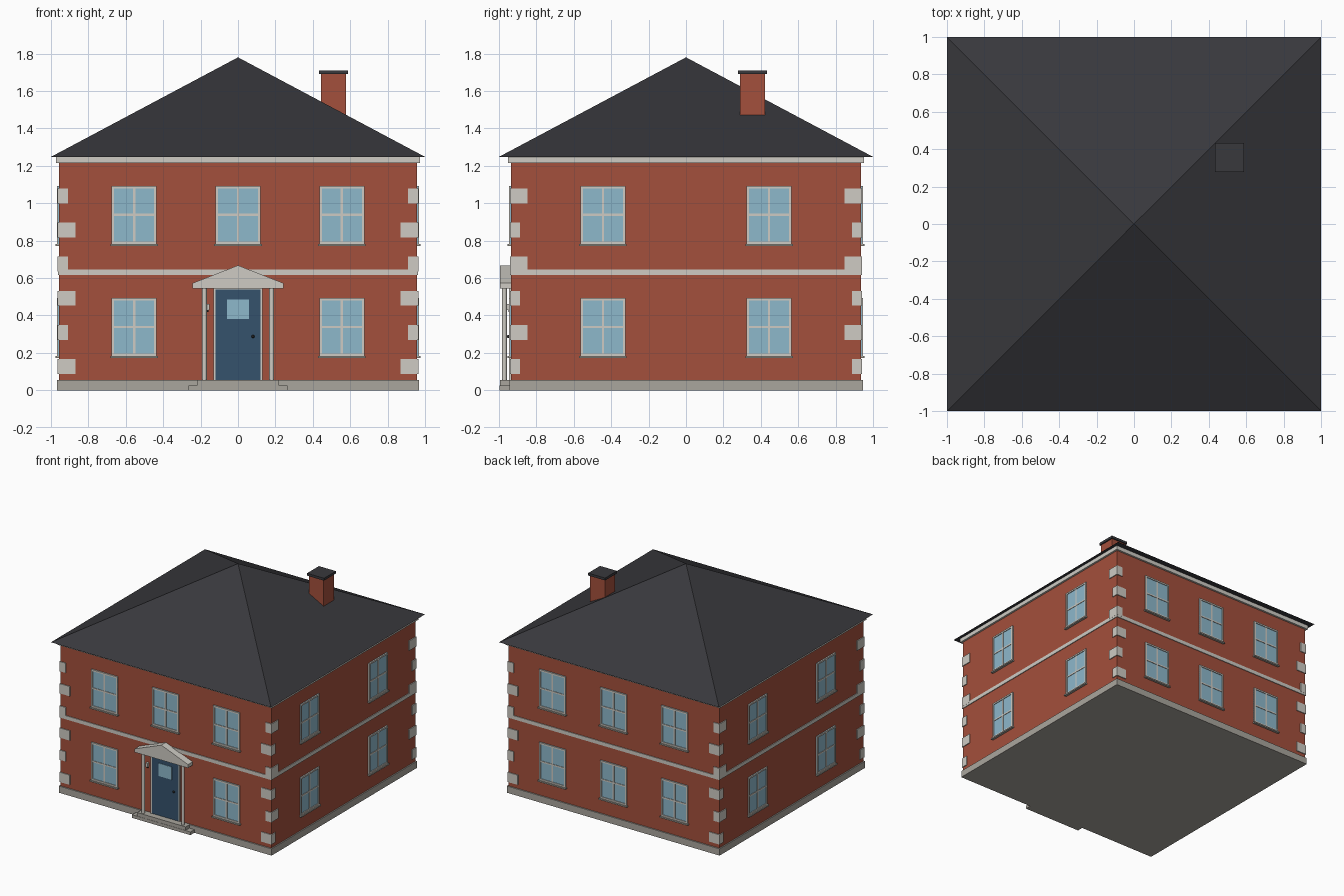
import bpy, bmesh, math
from mathutils import Matrix, Vector

cube = bpy.data.objects.get("Cube")
if cube:
    bpy.data.objects.remove(cube, do_unlink=True)


def material(name, r, g, b):
    m = bpy.data.materials.new(name)
    m.use_nodes = True
    m.diffuse_color = (r, g, b, 1)
    m.node_tree.nodes["Principled BSDF"].inputs["Base Color"].default_value = (r, g, b, 1)
    return m


BRICK = material("red_brick", 0.37, 0.08, 0.045)
TRIM = material("pale_stone_trim", 0.62, 0.60, 0.55)
STONE = material("grey_stone", 0.40, 0.38, 0.34)
SLATE = material("dark_slate", 0.04, 0.04, 0.046)
GLASS = material("window_glass", 0.27, 0.48, 0.60)
NAVY = material("navy_door", 0.035, 0.085, 0.15)
BLACK = material("dark_metal", 0.02, 0.02, 0.02)

HX, HY = 0.957, 0.935      # half sizes of the brick walls
EAVE, APEX = 1.248, 1.78


def finish(name, bm, mat):
    bmesh.ops.recalc_face_normals(bm, faces=bm.faces)
    mesh = bpy.data.meshes.new(name)
    bm.to_mesh(mesh)
    bm.free()
    mesh.materials.append(mat)
    ob = bpy.data.objects.new(name, mesh)
    bpy.context.collection.objects.link(ob)
    return ob


def boxes(name, spans, mat, matrix=Matrix()):
    """Each span is (x0, x1, y0, y1, z0, z1)."""
    bm = bmesh.new()
    for x0, x1, y0, y1, z0, z1 in spans:
        centre = Vector((x0 + x1, y0 + y1, z0 + z1)) / 2
        size = Matrix.Diagonal((x1 - x0, y1 - y0, z1 - z0, 1))
        bmesh.ops.create_cube(bm, size=1, matrix=matrix @ Matrix.Translation(centre) @ size)
    return finish(name, bm, mat)


def slab(name, out, z0, z1, mat):
    """Block following the house plan, standing out from the walls."""
    return boxes(name, [(-HX - out, HX + out, -HY - out, HY + out, z0, z1)], mat)


def cylinder(name, x, y, z0, z1, radius, mat):
    bm = bmesh.new()
    bmesh.ops.create_cone(bm, cap_ends=True, segments=16, radius1=radius, radius2=radius,
                          depth=z1 - z0, matrix=Matrix.Translation((x, y, (z0 + z1) / 2)))
    return finish(name, bm, mat)


# Main body and horizontal bands
slab("brick_walls", 0, 0.005, 1.24, BRICK)
slab("plinth", 0.01, 0, 0.055, STONE)
slab("string_course", 0.006, 0.617, 0.647, TRIM)
slab("eaves_fascia", 0.016, 1.215, EAVE, TRIM)

# Pyramid roof
bm = bmesh.new()
base = [bm.verts.new((x, y, EAVE)) for x, y in ((-1, -1), (1, -1), (1, 1), (-1, 1))]
tip = bm.verts.new((0, 0, APEX))
bm.faces.new(base)
for i in range(4):
    bm.faces.new((base[i], base[(i + 1) % 4], tip))
finish("hip_roof", bm, SLATE)

# Chimney
boxes("chimney_stack", [(0.443, 0.577, 0.288, 0.422, 1.4, 1.692)], BRICK)
boxes("chimney_cap", [(0.433, 0.587, 0.278, 0.432, 1.69, 1.71)], SLATE)

# Corner quoins, long and short alternating between the two faces
for sx, side in ((-1, "right"), (1, "left")):
    for sy, end in ((-1, "front"), (1, "back")):
        spans = []
        for i in range(6):
            along_x, along_y = (0.087, 0.048) if i % 2 == 0 else (0.048, 0.087)
            z = 0.088 + 0.182 * i
            xs = sorted((sx * (HX + 0.007), sx * (HX - along_x)))
            ys = sorted((sy * (HY + 0.007), sy * (HY - along_y)))
            spans.append((*xs, *ys, z, z + 0.08))
        boxes(f"quoins_{end}_{side}", spans, TRIM)


def window(name, u, z, wall):
    """Sash window in wall space: x along the wall, -y outward."""
    w, h, bar, mid = 0.12, 0.31, 0.013, 0.006
    top, centre = z + h, z + h / 2
    boxes(name + "_glass", [(u - w, u + w, -0.005, 0.004, z, top)], GLASS, wall)
    boxes(name + "_frame", [
        (u - w, u - w + bar, -0.011, 0.002, z, top),
        (u + w - bar, u + w, -0.011, 0.002, z, top),
        (u - w, u + w, -0.011, 0.002, top - bar, top),
        (u - w, u + w, -0.011, 0.002, z, z + bar),
        (u - mid, u + mid, -0.009, 0.002, z, top),
        (u - w, u + w, -0.009, 0.002, centre - mid, centre + mid)], TRIM, wall)
    boxes(name + "_sill", [(u - w - 0.007, u + w + 0.007, -0.02, 0.002, z - 0.011, z)], STONE, wall)


# Windows on all four walls
WIDE, NARROW = (-0.555, 0, 0.555), (-0.444, 0.444)
for side, turn, dist, places in (("front", 0, HY, WIDE), ("left", 90, HX, NARROW),
                                 ("back", 180, HY, WIDE), ("right", 270, HX, NARROW)):
    wall = Matrix.Rotation(math.radians(turn), 4, "Z") @ Matrix.Translation((0, -dist, 0))
    for floor, z in (("lower", 0.183), ("upper", 0.783)):
        for n, u in enumerate(places, 1):
            if side == "front" and floor == "lower" and u == 0:
                continue        # the door goes here
            window(f"{side}_{floor}_window_{n}", u, z, wall)

# Front door
F = -HY
boxes("door", [(-0.12, 0.12, F - 0.008, F + 0.01, 0.055, 0.54)], NAVY)
boxes("door_frame", [(-0.132, -0.12, F - 0.012, F, 0.055, 0.55),
                     (0.12, 0.132, F - 0.012, F, 0.055, 0.55),
                     (-0.132, 0.132, F - 0.012, F, 0.54, 0.55)], TRIM)
boxes("door_glass", [(-0.06, 0.06, F - 0.011, F, 0.38, 0.485)], GLASS)
bm = bmesh.new()
bmesh.ops.create_uvsphere(bm, u_segments=12, v_segments=8, radius=0.009,
                          matrix=Matrix.Translation((0.08, F - 0.014, 0.288)))
finish("door_knob", bm, BLACK)

# Wall lamp beside the door
boxes("lamp", [(-0.17, -0.153, F - 0.022, F, 0.43, 0.462)], TRIM)
boxes("lamp_bracket", [(-0.165, -0.158, F - 0.014, F, 0.418, 0.43)], BLACK)

# Steps
boxes("lower_step", [(-0.265, 0.265, -0.996, F, 0, 0.026)], STONE)
boxes("upper_step", [(-0.22, 0.22, -0.994, F, 0.02, 0.055)], STONE)

# Porch columns and pediment
for x, side in ((-0.18, "right"), (0.18, "left")):
    column = cylinder(f"porch_column_{side}", x, -0.971, 0.055, 0.548, 0.013, TRIM)
    for poly in column.data.polygons:
        poly.use_smooth = len(poly.vertices) == 4

bm = bmesh.new()
gable = ((-0.242, 0.545), (0.242, 0.545), (0.242, 0.573), (0, 0.668), (-0.242, 0.573))
face = bm.faces.new([bm.verts.new((x, -0.995, z)) for x, z in gable])
moved = bmesh.ops.extrude_face_region(bm, geom=[face])["geom"]
bmesh.ops.translate(bm, vec=(0, 0.062, 0), verts=[v for v in moved if isinstance(v, bmesh.types.BMVert)])
finish("porch_pediment", bm, TRIM)
